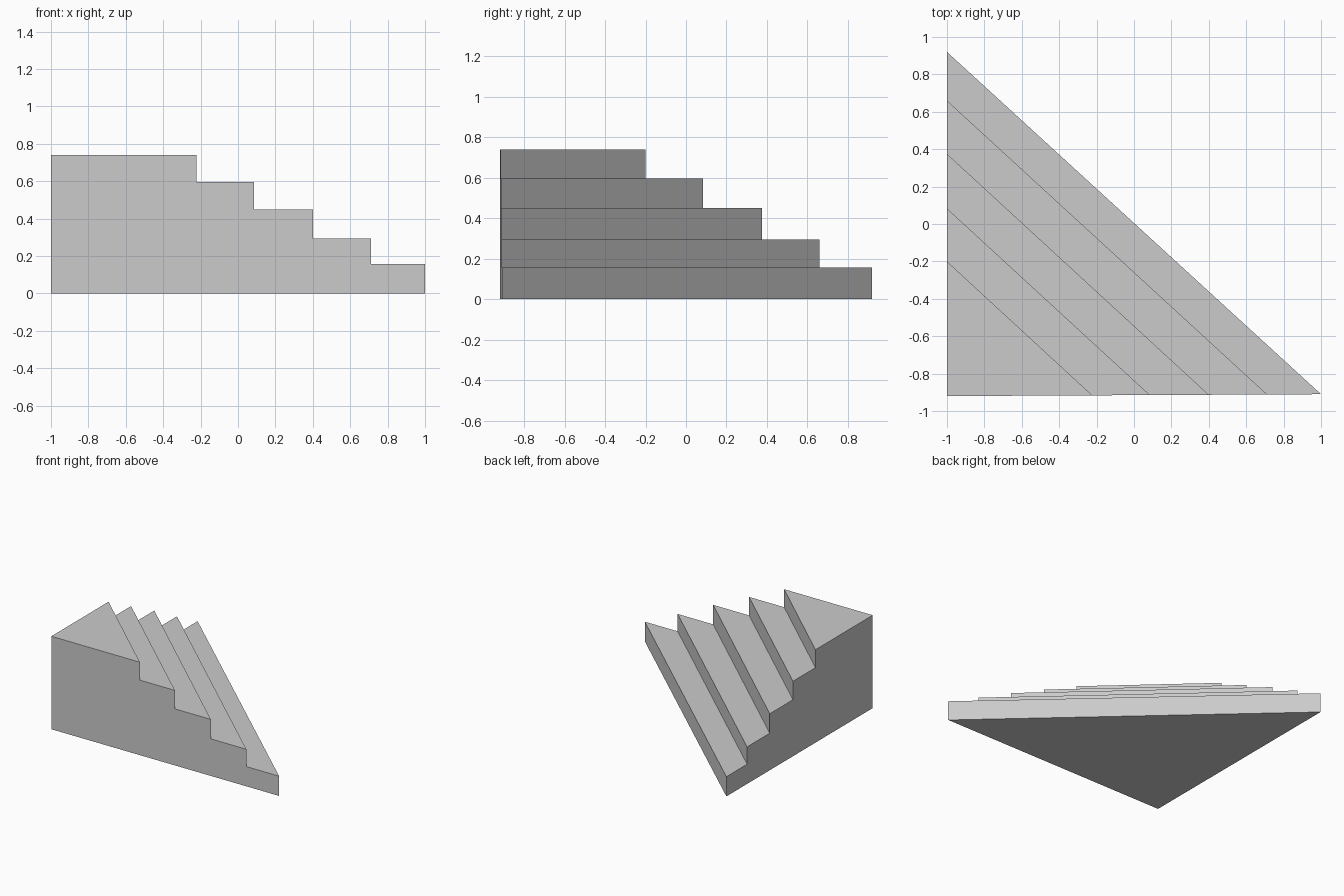
import bpy
import bmesh

if "Cube" in bpy.data.objects:
    bpy.data.objects.remove(bpy.data.objects["Cube"])

# Each step: front end x, left end y, tread height
STEPS = [
    (1.0, 0.92, 0.157),
    (0.712, 0.66, 0.295),
    (0.40, 0.375, 0.45),
    (0.085, 0.083, 0.597),
    (-0.223, -0.20, 0.74),
]
CORNER_X, CORNER_Y = -1.0, -0.92


def front_y(x):
    # The front wall is very slightly skewed
    return CORNER_Y + 0.005 * (x - CORNER_X)


bm = bmesh.new()

# Matching stair profiles along the front wall and the left wall
front, left = [], []
base = 0.0
for x, y, top in STEPS:
    for z in (base, top):
        front.append(bm.verts.new((x, front_y(x), z)))
        left.append(bm.verts.new((CORNER_X, y, z)))
    base = top

# Upright corner edge where the two walls meet
low = bm.verts.new((CORNER_X, CORNER_Y, 0))
high = bm.verts.new((CORNER_X, CORNER_Y, base))

# Risers and treads
for i in range(len(front) - 1):
    bm.faces.new((front[i], front[i + 1], left[i + 1], left[i]))

# Top landing, underside and the two stepped walls
bm.faces.new((high, front[-1], left[-1]))
bm.faces.new((low, left[0], front[0]))
bm.faces.new([low] + front + [high])
bm.faces.new([high] + left[::-1] + [low])
bmesh.ops.recalc_face_normals(bm, faces=bm.faces)

mesh = bpy.data.meshes.new("corner_steps")
bm.to_mesh(mesh)
bm.free()
bpy.context.collection.objects.link(bpy.data.objects.new("corner_steps", mesh))
